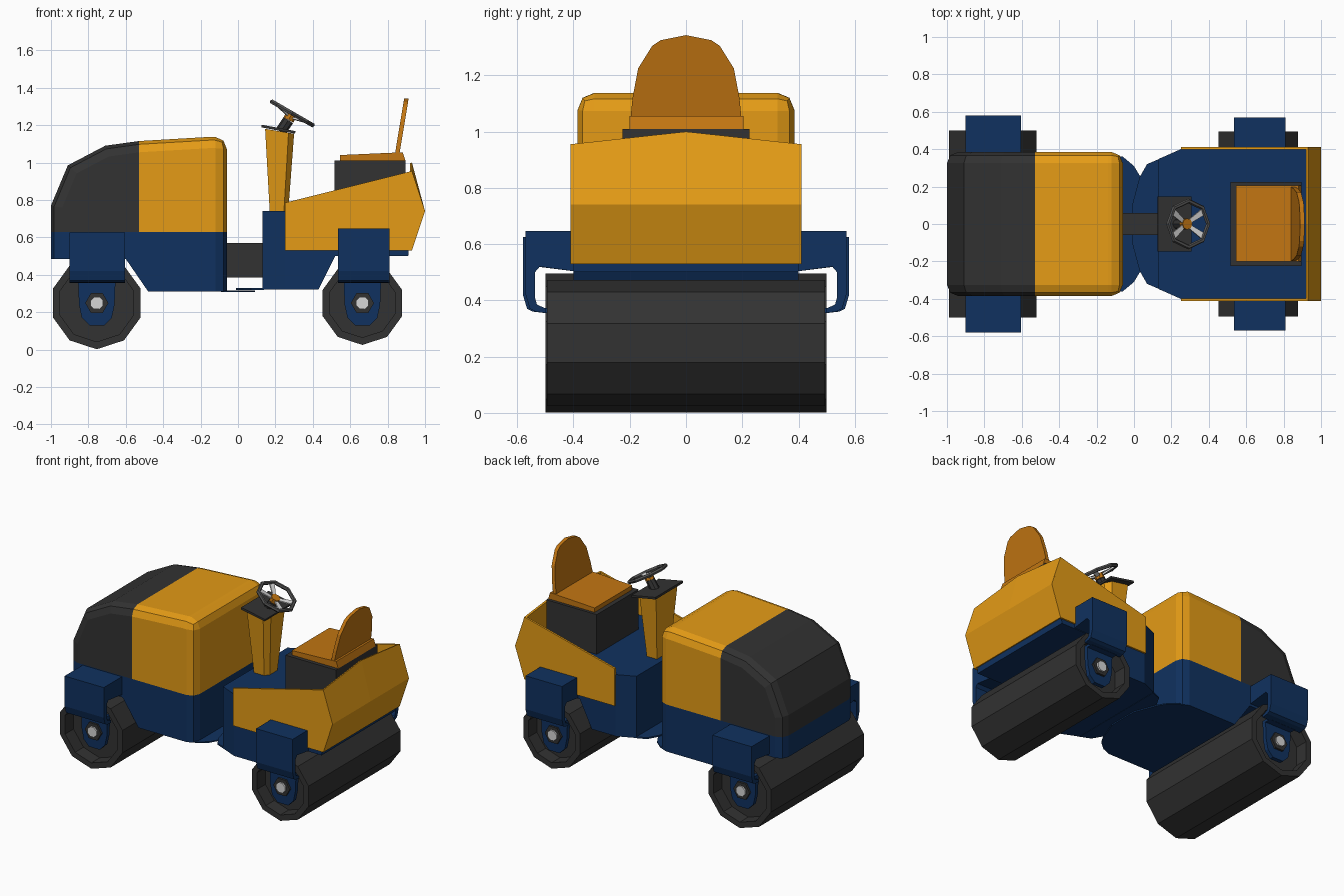
import bpy, bmesh, math
from mathutils import Matrix, Vector

if "Cube" in bpy.data.objects:
    bpy.data.objects.remove(bpy.data.objects["Cube"])


def material(name, rgb):
    m = bpy.data.materials.new(name)
    m.diffuse_color = (*rgb, 1)
    m.use_nodes = True
    m.node_tree.nodes["Principled BSDF"].inputs["Base Color"].default_value = m.diffuse_color
    return m


YELLOW = material("yellow paint", (0.78, 0.33, 0.008))
BLUE = material("dark blue paint", (0.005, 0.031, 0.115))
DARK = material("charcoal", (0.032, 0.032, 0.032))
ORANGE = material("seat orange", (0.54, 0.18, 0.006))
LIGHT = material("light grey", (0.68, 0.68, 0.68))
GREY = material("mid grey", (0.085, 0.085, 0.085))


def finish(name, bm, mats, mirror=False, matrix=None):
    bmesh.ops.recalc_face_normals(bm, faces=bm.faces)
    me = bpy.data.meshes.new(name)
    bm.to_mesh(me)
    bm.free()
    for m in mats:
        me.materials.append(m)
    ob = bpy.data.objects.new(name, me)
    bpy.context.collection.objects.link(ob)
    if matrix:
        ob.matrix_world = matrix
    if mirror:
        mod = ob.modifiers.new("mirror", 'MIRROR')
        mod.use_axis = (False, True, False)
        mod.use_mirror_merge = False
    return ob


def loft_bm(a, b):
    """Closed solid between two outlines with equal point counts."""
    bm = bmesh.new()
    va, vb = [bm.verts.new(p) for p in a], [bm.verts.new(p) for p in b]
    n = len(va)
    bm.faces.new(va)
    bm.faces.new(vb[::-1])
    for i in range(n):
        j = (i + 1) % n
        bm.faces.new((va[i], vb[i], vb[j], va[j]))
    bmesh.ops.recalc_face_normals(bm, faces=bm.faces)
    return bm


def place(pts, axis, t):
    return [{'x': (t, u, v), 'y': (u, t, v), 'z': (u, v, t)}[axis] for u, v in pts]


def prism_bm(pts, axis, lo, hi):
    return loft_bm(place(pts, axis, lo), place(pts, axis, hi))


def prism(name, pts, axis, lo, hi, mat, mirror=False):
    return finish(name, prism_bm(pts, axis, lo, hi), [mat], mirror)


def rect(u0, u1, v0, v1):
    return [(u0, v0), (u1, v0), (u1, v1), (u0, v1)]


def ngon(cx, cz, r, n, start=0.0):
    return [(cx + r * math.cos(start + 2 * math.pi * i / n),
             cz + r * math.sin(start + 2 * math.pi * i / n)) for i in range(n)]


def symmetric(half):
    """Complete a plan outline given for y > 0."""
    return half + [(x, -y) for x, y in half[::-1]]


def bevel(bm, test, width):
    edges = [e for e in bm.edges if test(e)]
    bmesh.ops.bevel(bm, geom=edges, offset=width, segments=2, profile=0.5, affect='EDGES')


# Hood: side profile, rounded edges, split into charcoal nose and yellow cover
bm = prism_bm([(-1, .63), (-1, .77), (-.91, .985), (-.71, 1.09), (-.53, 1.115),
               (-.14, 1.138), (-.06, 1.133), (-.06, .63)], 'y', -.385, .385)
bevel(bm, lambda e: e.calc_face_angle() > 1.0 and
      not all(v.co.z < .64 for v in e.verts), .06)
bmesh.ops.bisect_plane(bm, geom=bm.verts[:] + bm.edges[:] + bm.faces[:],
                       plane_co=(-.53, 0, 0), plane_no=(1, 0, 0))
for f in bm.faces:
    f.material_index = 0 if f.calc_center_median().x > -.53 else 1
finish("hood", bm, [YELLOW, DARK])

# Front chassis
bm = prism_bm([(-1, .63), (-1, .485), (-.6, .485), (-.48, .31), (-.06, .31), (-.06, .63)],
              'y', -.385, .385)
bevel(bm, lambda e: abs(e.verts[0].co.z - e.verts[1].co.z) > .1 and
      abs(e.verts[0].co.x - e.verts[1].co.x) < .01, .06)
finish("front_chassis", bm, [BLUE])

# Rear chassis with chamfered nose, plus articulation joint
prism("rear_chassis", [(.25, .32), (.43, .32), (.52, .5), (.91, .5), (.93, .74), (.25, .74)],
      'y', -.4, .4, BLUE)
prism("rear_chassis_nose", symmetric([(.25, .4), (.13, .347)]), 'z', .32, .74, BLUE)
prism("front_hinge_plate", symmetric([(-.09, .36), (-.06, .36), (0, .31), (.03, .26), (.09, .1)]),
      'z', .308, .316, BLUE)
prism("rear_hinge_plate", symmetric([(.14, .35), (.07, .32), (.03, .25), (-.01, .1)]),
      'z', .318, .328, BLUE)
prism("articulation_link", rect(-.08, .14, .385, .57), 'y', -.06, .06, DARK)

# Drums with recessed ends, yokes, hub brackets and axle caps
for name, cx, r, half, x0, x1, out, top in (("front", -.755, .247, .5, -.9, -.605, .58, .625),
                                            ("rear", .665, .224, .495, .535, .81, .57, .647)):
    cz = .249
    bm = prism_bm(ngon(cx, cz, r, 10, -math.pi / 2), 'y', -half, half)
    ends = [f for f in bm.faces if len(f.verts) == 10]
    bmesh.ops.inset_individual(bm, faces=ends, thickness=.04)
    for f in ends:
        side = 1 if f.calc_center_median().y > 0 else -1
        new = bmesh.ops.extrude_discrete_faces(bm, faces=[f])['faces'][0]
        bmesh.ops.translate(bm, verts=new.verts, vec=(0, -side * .09, 0))
    finish(name + "_drum", bm, [DARK])

    prism(name + "_yoke", [(.37, top), (out, top), (out, .42), (out - .015, .37), (out - .035, .36),
                           (.5, .355), (.5, .372), (out - .04, .385), (out - .033, .41),
                           (out - .033, .5), (out - .05, .52), (.37, .5)],
          'x', x0, x1, BLUE, True)
    w = .1
    prism(name + "_bracket_arm", rect(cx - w, cx + w, .355, .373), 'y', .44, .51, BLUE, True)
    prism(name + "_hub_bracket", [(cx - w, .37), (cx - w * .95, .24), (cx - w * .8, .17),
                                  (cx - w * .4, .13), (cx + w * .4, .13), (cx + w * .8, .17),
                                  (cx + w * .95, .24), (cx + w, .37)], 'y', .44, .468, BLUE, True)
    prism(name + "_hub_nut", ngon(cx, cz, .062, 6), 'y', .46, .482, DARK, True)
    prism(name + "_axle_cap", ngon(cx, cz, .036, 8, .39), 'y', .47, .493, LIGHT, True)

# Yellow rear body: side panels and a folded, peaked back panel
prism("side_panel", [(.25, .53), (.93, .53), (.995, .74), (.93, .955), (.25, .785)],
      'y', .398, .411, YELLOW, True)
bm = bmesh.new()
rows = [[bm.verts.new(p) for p in ((.93, y, .53), (1.0, y, .74), (.93, y, peak))]
        for y, peak in ((-.411, .955), (0, 1.0), (.411, .955))]
for a, b in zip(rows, rows[1:]):
    for i in range(2):
        bm.faces.new((a[i], b[i], b[i + 1], a[i + 1]))
back = finish("back_panel", bm, [YELLOW])
solid = back.modifiers.new("thickness", 'SOLIDIFY')
solid.thickness = .012
solid.offset = -1 if back.data.polygons[0].normal.x > 0 else 1

# Seat
prism("seat_base", rect(.515, .895, .72, 1.01), 'y', -.225, .225, DARK)
prism("seat_cushion", [(.545, 1.01), (.895, 1.01), (.88, 1.055), (.545, 1.04)],
      'y', -.2, .205, ORANGE)
half = [(.2, 1.02), (.19, 1.12), (.17, 1.225), (.12, 1.305), (.09, 1.325)]
outline = half + [(0, 1.343)] + [(-y, z) for y, z in half[::-1]]
lean = [.835 + (z - 1.02) * .165 for y, z in outline]
finish("seat_back", loft_bm([(x, y, z) for x, (y, z) in zip(lean, outline)],
                            [(x + .024, y, z) for x, (y, z) in zip(lean, outline)]), [ORANGE])

# Steering column with chamfered rear corners and a tilted top plate
low = symmetric([(.17, .07), (.245, .07), (.268, .04)])
high = symmetric([(.145, .115), (.27, .115), (.3, .075)])
finish("steering_column", loft_bm([(x, y, .73) for x, y in low],
                                  [(x, y, 1.205 - .17 * x) for x, y in high]), [YELLOW])
prism("column_top_plate", [(.125, 1.188), (.305, 1.155), (.308, 1.168), (.127, 1.202)],
      'y', -.148, .148, DARK)

# Steering wheel, built flat then tilted towards the seat
tilt = Matrix.Translation((.29, 0, 1.263)) @ Matrix.Rotation(math.radians(30), 4, 'Y')
bpy.ops.mesh.primitive_torus_add(major_segments=8, minor_segments=6,
                                 major_radius=.123, minor_radius=.013)
rim = bpy.context.object
rim.name = "steering_wheel_rim"
rim.data.materials.append(GREY)
rim.matrix_world = tilt
finish("steering_hub", prism_bm(ngon(0, 0, .03, 8), 'z', -.04, -.008), [ORANGE], matrix=tilt)
for i, ang in enumerate((35, 145, 215, 325)):
    bm = loft_bm([(.015, y, z - .022) for y, z in rect(-.01, .01, -.005, .005)],
                 [(.12, y, z) for y, z in rect(-.018, .018, -.005, .005)])
    finish(f"steering_spoke_{i + 1}", bm, [LIGHT],
           matrix=tilt @ Matrix.Rotation(math.radians(ang), 4, 'Z'))
shaft = Matrix.Translation((.275, 0, 1.235)) @ Matrix.Rotation(math.radians(34), 4, 'Y')
finish("steering_shaft", prism_bm(ngon(0, 0, .03, 8), 'z', -.085, -.01), [DARK], matrix=shaft)
